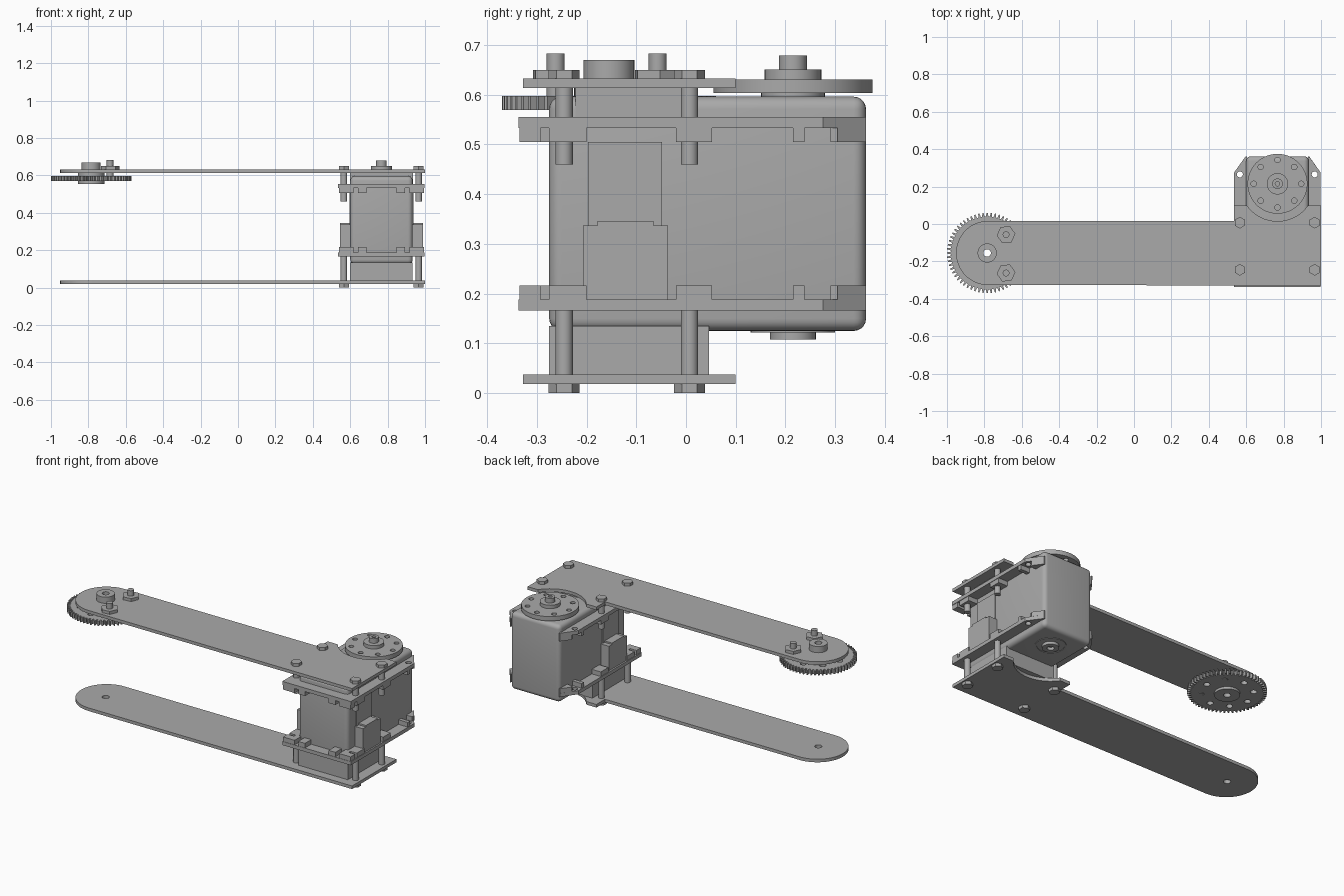
import bpy, bmesh, math
from math import sin, cos, pi

if "Cube" in bpy.data.objects:
    bpy.data.objects.remove(bpy.data.objects["Cube"])

grey = bpy.data.materials.new("mid grey")
grey.diffuse_color = (0.4, 0.4, 0.4, 1)
grey.use_nodes = True
grey.node_tree.nodes["Principled BSDF"].inputs["Base Color"].default_value = grey.diffuse_color


def finish(ob):
    ob.data.materials.clear()
    ob.data.materials.append(grey)
    bpy.ops.object.select_all(action='DESELECT')
    ob.select_set(True)
    bpy.context.view_layer.objects.active = ob
    bpy.ops.object.shade_smooth_by_angle(angle=math.radians(35))
    return ob


def arc(cx, cy, r, a0, a1, n):
    return [(cx + r * cos(a0 + (a1 - a0) * i / n), cy + r * sin(a0 + (a1 - a0) * i / n))
            for i in range(n + 1)]


def ring(cx, cy, r, n=32, turn=0.0):
    return arc(cx, cy, r, turn, turn + 2 * pi, n)[:-1]


def plate(name, loops, z0, z1):
    """Extrude an outline (first loop) with holes (other loops) from z0 to z1."""
    cu = bpy.data.curves.new(name, 'CURVE')
    cu.dimensions, cu.fill_mode, cu.extrude = '2D', 'BOTH', (z1 - z0) / 2
    for pts in loops:
        sp = cu.splines.new('POLY')
        sp.points.add(len(pts) - 1)
        for p, (x, y) in zip(sp.points, pts):
            p.co = (x, y, 0, 1)
        sp.use_cyclic_u = True
    tmp = bpy.data.objects.new(name + "_curve", cu)
    bpy.context.collection.objects.link(tmp)
    bpy.context.view_layer.update()
    me = bpy.data.meshes.new_from_object(tmp.evaluated_get(bpy.context.evaluated_depsgraph_get()))
    bpy.data.objects.remove(tmp)
    bm = bmesh.new()
    bm.from_mesh(me)
    bmesh.ops.remove_doubles(bm, verts=bm.verts, dist=1e-5)
    bmesh.ops.recalc_face_normals(bm, faces=bm.faces)
    bmesh.ops.translate(bm, verts=bm.verts, vec=(0, 0, (z0 + z1) / 2))
    bm.to_mesh(me)
    bm.free()
    ob = bpy.data.objects.new(name, me)
    bpy.context.collection.objects.link(ob)
    return finish(ob)


def box(name, x0, x1, y0, y1, z0, z1, bevel=0.0):
    bm = bmesh.new()
    bmesh.ops.create_cube(bm, size=1)
    for v in bm.verts:
        v.co = ((x0 + x1) / 2 + v.co.x * (x1 - x0), (y0 + y1) / 2 + v.co.y * (y1 - y0),
                (z0 + z1) / 2 + v.co.z * (z1 - z0))
    if bevel:
        bmesh.ops.bevel(bm, geom=list(bm.edges), offset=bevel, segments=5,
                        profile=0.5, affect='EDGES')
    me = bpy.data.meshes.new(name)
    bm.to_mesh(me)
    bm.free()
    ob = bpy.data.objects.new(name, me)
    bpy.context.collection.objects.link(ob)
    return finish(ob)


PX, PY = -0.785, -0.155      # pivot at the gear end
SX, SY = 0.767, 0.215        # servo output axis
BOLTS = [(x, y) for x in (0.566, 0.966) for y in (-0.245, 0.007)]
STUDS = [(-0.684, -0.262), (-0.684, -0.057)]

# Two long arms with a rounded end and a scooped notch around the servo axis
dy = 0.1 - SY
half = math.sqrt(0.2 ** 2 - dy ** 2)
a_right, a_left = math.atan2(dy, half), math.atan2(dy, -half)
arm = ([(1.0, -0.328), (1.0, 0.1)] + arc(SX, SY, 0.2, a_right, a_left, 24)
       + [(0.535, 0.1), (0.535, 0.017)] + arc(PX + 0.006, PY, 0.172, pi / 2, 3 * pi / 2, 32))
for name, z in (("lower_arm", 0.018), ("upper_arm", 0.613)):
    plate(name, [arm, ring(PX, PY, 0.02)], z, z + 0.019)

# Spur gear with bolt circle
teeth = []
N = 60
for i in range(N):
    for off, r in ((-0.32, 0.195), (-0.15, 0.215), (0.15, 0.215), (0.32, 0.195)):
        a = 2 * pi * (i + off) / N
        teeth.append((PX + r * cos(a), PY + r * sin(a)))
holes = [ring(PX + 0.143 * cos(k * pi / 4), PY + 0.143 * sin(k * pi / 4), 0.018, 20)
         for k in range(8)]
plate("gear", [teeth, ring(PX, PY, 0.02)] + holes, 0.569, 0.597)
for name, r, z0, z1 in (("gear_lower_hub", 0.07, 0.555, 0.569),
                        ("gear_spacer_hub", 0.07, 0.597, 0.613),
                        ("gear_upper_hub", 0.051, 0.632, 0.67)):
    plate(name, [ring(PX, PY, r, 40), ring(PX, PY, 0.02)], z0, z1)
for x, y in STUDS:
    plate("gear_stud", [ring(x, y, 0.018)], 0.569, 0.683)
    plate("gear_stud_nut", [ring(x, y, 0.05, 6, 0.1), ring(x, y, 0.018)], 0.632, 0.65)

# Servo body, end blocks and side connectors
box("servo_body", 0.6, 0.934, -0.275, 0.362, 0.125, 0.596, 0.025)
box("lower_block", 0.6, 0.934, -0.275, 0.046, 0.037, 0.135)
box("upper_block", 0.598, 0.936, -0.222, -0.005, 0.555, 0.613)
for s in (-1, 1):
    def side(name, reach, y0, y1, z0, z1):
        xs = sorted((SX + s * 0.16, SX + s * reach))
        box(name, xs[0], xs[1], y0, y1, z0, z1)
    side("side_connector", 0.222, -0.207, -0.036, 0.188, 0.337)
    side("side_connector_cap", 0.222, -0.178, -0.065, 0.337, 0.346)
    side("side_panel", 0.172, -0.197, -0.048, 0.337, 0.505)

# U-shaped brackets around the body, each with locating ribs facing inward
u_frame = [(0.535, -0.337), (0.998, -0.337), (0.998, 0.275), (0.936, 0.362), (0.93, 0.362),
           (0.93, -0.27), (0.604, -0.27), (0.604, 0.362), (0.597, 0.362), (0.535, 0.275)]
u_holes = [ring(x, 0.265, 0.016) for x in (0.566, 0.966)]
for name, p0, p1, r0, r1 in (("upper", 0.533, 0.555, 0.505, 0.533),
                             ("lower", 0.166, 0.188, 0.188, 0.216)):
    plate(name + "_bracket", [u_frame] + u_holes, p0, p1)
    for s in (-1, 1):
        # side ribs
        for y0, y1 in ((-0.335, -0.292), (-0.275, -0.2), (-0.02, 0.052), (0.215, 0.238),
                       (0.29, 0.305)):
            xs = sorted((SX + s * 0.165, SX + s * (0.228 if y1 < 0.28 else 0.205)))
            box(name + "_side_rib", xs[0], xs[1], y0, y1, r0, r1)
        # front ribs
        for d0, d1 in ((0.08, 0.125), (0.15, 0.185)):
            xs = sorted((SX + s * d0, SX + s * d1))
            box(name + "_front_rib", xs[0], xs[1], -0.335, -0.27, r0, r1)
        # slanted corner rib at the rear
        a = 0.936
        pts = [(SX + s * (x - SX), y) for x, y in
               ((0.93, 0.305), (0.977, 0.305), (0.936, 0.362), (0.93, 0.362))]
        plate(name + "_corner_rib", [pts], r0, r1)

# Clamping bolts with hexagonal heads
for x, y in BOLTS:
    for name, s0, s1, h0, h1 in (("upper", 0.46, 0.64, 0.632, 0.65),
                                 ("lower", 0.01, 0.216, 0.0, 0.018)):
        plate(name + "_bolt_shaft", [ring(x, y, 0.0175, 24)], s0, s1)
        plate(name + "_bolt_head", [ring(x, y, 0.031, 6, pi / 6)], h0, h1)

# Output horn and rear boss on the servo axis
horn_holes = [ring(SX + 0.127 * cos(k * pi / 4), SY + 0.127 * sin(k * pi / 4), 0.0145, 20)
              for k in range(8)]
plate("horn_disc", [ring(SX, SY, 0.16, 64)] + horn_holes, 0.603, 0.63)
plate("horn_base", [ring(SX, SY, 0.064, 40)], 0.59, 0.603)
plate("horn_collar", [ring(SX, SY, 0.057, 40)], 0.63, 0.651)
plate("horn_shaft", [ring(SX, SY, 0.028), ring(SX, SY, 0.012, 20)], 0.651, 0.679)
plate("rear_boss", [ring(SX, SY, 0.046, 40), ring(SX, SY, 0.02, 24)], 0.108, 0.13)
plate("rear_boss_ring", [ring(SX, SY, 0.085, 40), ring(SX, SY, 0.075, 40)], 0.122, 0.128)
